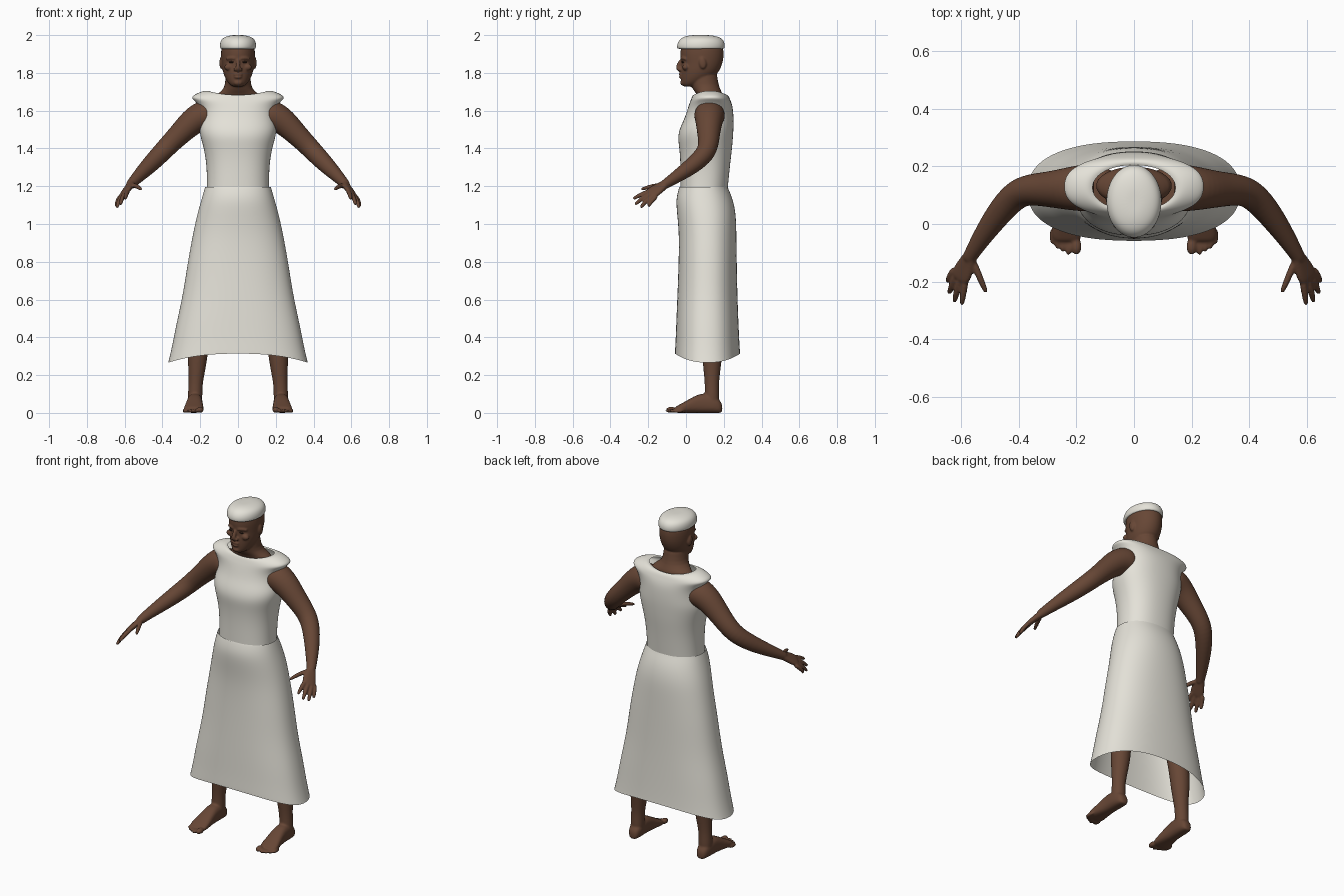
import bpy, bmesh, math
from mathutils import Vector as V, Matrix


def material(name, rgb):
    m = bpy.data.materials.new(name)
    m.diffuse_color = (*rgb, 1)
    return m


CLOTH = material("off white cloth", (0.78, 0.76, 0.69))
SKIN = material("brown skin", (0.135, 0.062, 0.036))
DARK = material("dark brown", (0.035, 0.017, 0.011))


def oval(c, u, v, n=2.0, sag=0.0, seg=24):
    """Ring of points round c; n squares it off, sag lowers the two ends of u."""
    pts = []
    for i in range(seg):
        a = 2 * math.pi * i / seg
        co, si = math.cos(a), math.sin(a)
        p = V(c) + V(u) * math.copysign(abs(co) ** (2 / n), co) \
            + V(v) * math.copysign(abs(si) ** (2 / n), si)
        p.z -= sag * co * co
        pts.append(p)
    return pts


def level(z, rx, y0, y1, n=2.0, sag=0.0):
    return oval((0, (y0 + y1) / 2, z), (rx, 0, 0), (0, (y1 - y0) / 2, 0), n, sag)


def loft(bm, rings, caps=True):
    vs = [[bm.verts.new(p) for p in r] for r in rings]
    for a, b in zip(vs, vs[1:]):
        for i in range(len(a)):
            j = (i + 1) % len(a)
            bm.faces.new((a[i], a[j], b[j], b[i]))
    if caps:
        for end in (vs[0], vs[-1]):
            c = bm.verts.new(sum((v.co for v in end), V()) / len(end))
            for i in range(len(end)):
                bm.faces.new((end[i], end[(i + 1) % len(end)], c))


def tube(bm, path, seg=16):
    """Round limb along (x, y, z, radius) points."""
    pts = [V(p[:3]) for p in path]
    rings, t0 = [], V((0, 0, 1))
    q = t0.rotation_difference(t0)
    for i, p in enumerate(pts):
        t = (pts[min(i + 1, len(pts) - 1)] - pts[max(i - 1, 0)]).normalized()
        q = t0.rotation_difference(t) @ q
        t0, r = t, path[i][3]
        rings.append(oval(p, q @ V((r, 0, 0)), q @ V((0, r, 0)), seg=seg))
    loft(bm, rings)


def blob(bm, c, r, rot=0.0):
    bmesh.ops.create_uvsphere(bm, u_segments=16, v_segments=10, radius=1,
                              matrix=Matrix.Translation(c) @ Matrix.Rotation(rot, 4, 'X')
                              @ Matrix.Diagonal((*r, 1)))


def finish(name, bm, mat, fuse=0.0, mirror=False, sub=2):
    bmesh.ops.recalc_face_normals(bm, faces=bm.faces)
    for f in bm.faces:
        f.smooth = True
    me = bpy.data.meshes.new(name)
    bm.to_mesh(me)
    bm.free()
    me.materials.append(mat)
    ob = bpy.data.objects.new(name, me)
    bpy.context.collection.objects.link(ob)
    if sub:
        ob.modifiers.new("round", 'SUBSURF').levels = sub
        ob.modifiers["round"].render_levels = sub
    if fuse:
        m = ob.modifiers.new("fuse", 'REMESH')
        m.mode, m.voxel_size, m.use_smooth_shade = 'VOXEL', fuse, True
        s = ob.modifiers.new("blend", 'SMOOTH')
        s.factor, s.iterations = 0.5, 3
    if mirror:
        ob.modifiers.new("mirror", 'MIRROR').use_mirror_merge = False
    return ob


# Skirt, flared, with a hem that drops at both sides
bm = bmesh.new()
loft(bm, [level(*r) for r in (
    (1.195, .176, -.036, .222, 2.2), (1.185, .179, -.04, .226, 2.2),
    (1.13, .195, -.055, .25, 2.2), (1.05, .218, -.048, .266, 2.2),
    (.95, .24, -.038, .268, 2.2), (.80, .268, -.04, .27, 2.3),
    (.64, .293, -.046, .273, 2.3, .01), (.50, .328, -.052, .278, 2.4, .025),
    (.39, .352, -.056, .283, 2.4, .04), (.325, .37, -.06, .287, 2.4, .05),
    (.315, .373, -.06, .288, 2.4, .05))], caps=False)
finish("skirt", bm, CLOTH)

# Blouse with overhanging cap shoulders and an open neckline
bm = bmesh.new()
loft(bm, [level(*r) for r in (
    (1.17, .166, -.03, .22, 2.3), (1.22, .165, -.03, .225, 2.3),
    (1.32, .168, -.03, .235, 2.3), (1.40, .182, -.036, .245, 2.3),
    (1.46, .20, -.045, .25, 2.3), (1.51, .208, -.033, .253, 2.3),
    (1.56, .196, -.008, .253, 2.3), (1.61, .20, .008, .25, 2.3),
    (1.64, .228, .018, .242, 2.4, -.01), (1.655, .25, .024, .236, 2.4, -.012),
    (1.67, .236, .03, .23, 2.4, -.014), (1.682, .195, .036, .222, 2.3, -.02),
    (1.684, .163, .042, .212, 2.2, -.024), (1.68, .145, .047, .205, 2.1, -.02))],
    caps=False)
finish("blouse", bm, CLOTH)

# Cap
bm = bmesh.new()
loft(bm, [level(*r) for r in (
    (1.925, .09, -.042, .2), (1.932, .096, -.049, .206), (1.955, .097, -.048, .207),
    (1.978, .089, -.034, .196), (1.992, .068, -.012, .172), (2.0, .034, .025, .13))])
finish("cap", bm, CLOTH)

# Head, neck and face
bm = bmesh.new()
loft(bm, [level(*r) for r in (
    (1.60, .13, .07, .2), (1.665, .14, .065, .2), (1.69, .108, .055, .195),
    (1.715, .073, .032, .18), (1.76, .067, .018, .168), (1.81, .067, .02, .165))])
loft(bm, [level(*r) for r in (
    (1.727, .026, -.012, .04), (1.738, .044, -.024, .075), (1.76, .062, -.027, .12),
    (1.79, .076, -.029, .165), (1.82, .084, -.028, .182), (1.85, .087, -.025, .194),
    (1.88, .09, -.03, .2), (1.92, .091, -.032, .201), (1.96, .085, -.02, .19))])
tube(bm, [(0, -.024, 1.872, .008), (0, -.036, 1.85, .011), (0, -.045, 1.825, .014),
          (0, -.03, 1.812, .012)])                                    # nose
tube(bm, [(-.022, -.026, 1.791, .005), (0, -.034, 1.794, .008), (.022, -.026, 1.791, .005)])
tube(bm, [(-.02, -.026, 1.779, .005), (0, -.033, 1.777, .009), (.02, -.026, 1.779, .005)])
blob(bm, (0, -.018, 1.748), (.024, .013, .015))                       # chin
for s in (-1, 1):
    blob(bm, (s * .014, -.034, 1.818), (.011, .012, .009))            # nostrils
    tube(bm, [(s * .012, -.026, 1.876, .007), (s * .035, -.019, 1.881, .009),
              (s * .062, -.001, 1.873, .007)])                        # brow ridge
    blob(bm, (s * .088, .088, 1.853), (.011, .02, .033), .15)         # ears
    blob(bm, (s * .05, -.002, 1.83), (.024, .018, .018))              # cheekbones
finish("head_and_neck", bm, SKIN, fuse=.005, sub=1)

# Eyes
bm = bmesh.new()
blob(bm, (.034, -.017, 1.857), (.014, .007, .005))
finish("eyes", bm, DARK, mirror=True, sub=0)

# Arms with hands
bm = bmesh.new()
tube(bm, [(.14, .125, 1.575, .08), (.18, .125, 1.578, .084), (.235, .122, 1.55, .074),
          (.30, .12, 1.485, .062), (.36, .12, 1.425, .055), (.41, .105, 1.372, .052),
          (.47, .037, 1.31, .046), (.53, -.05, 1.25, .034), (.565, -.107, 1.213, .026),
          (.575, -.125, 1.20, .024)])
start, end = V((.562, -.1, 1.217)), V((.606, -.192, 1.157))
across = V((.045, .035, -.035)).normalized()
normal = (end - start).cross(across).normalized()
loft(bm, [oval(start.lerp(end, t), across * w, normal * d, 2.4) for t, w, d in (
    (0, .023, .022), (.3, .03, .018), (.65, .04, .016), (.92, .04, .014), (1.02, .034, .01))])
for finger in (
        ((.582, -.18, 1.178), (.592, -.238, 1.157), (.597, -.28, 1.133)),
        ((.598, -.18, 1.167), (.615, -.235, 1.135), (.623, -.27, 1.102)),
        ((.613, -.17, 1.155), (.632, -.215, 1.12), (.641, -.24, 1.086)),
        ((.622, -.155, 1.148), (.64, -.185, 1.12), (.646, -.2, 1.092)),
        ((.56, -.125, 1.207), (.535, -.185, 1.2), (.512, -.238, 1.183))):
    tube(bm, [(*p, r) for p, r in zip(finger, (.013, .0125, .009))], seg=12)
finish("arms_and_hands", bm, SKIN, fuse=.005, mirror=True)

# Legs with feet
bm = bmesh.new()
tube(bm, [(.228, .14, .03, .036), (.227, .137, .09, .04), (.225, .137, .15, .037),
          (.218, .137, .23, .046), (.213, .14, .32, .056), (.205, .135, .42, .058),
          (.19, .12, .54, .058), (.165, .115, .70, .075), (.125, .11, .90, .09),
          (.10, .11, 1.0, .085)])
loft(bm, [oval((cx, y, h / 2), (w, 0, 0), (0, 0, h / 2), 2.6) for y, cx, w, h in (
    (.192, .226, .02, .045), (.175, .227, .035, .075), (.13, .228, .041, .10),
    (.075, .229, .04, .105), (.02, .231, .046, .075), (-.03, .235, .054, .046),
    (-.062, .234, .05, .03))])
for x, y, r in ((.2, -.078, .019), (.227, -.08, .0125), (.247, -.07, .012),
                (.266, -.058, .012), (.282, -.042, .012)):
    blob(bm, (x, y, r * .85), (r, .03, r * .85))
finish("legs_and_feet", bm, SKIN, fuse=.006, mirror=True)
